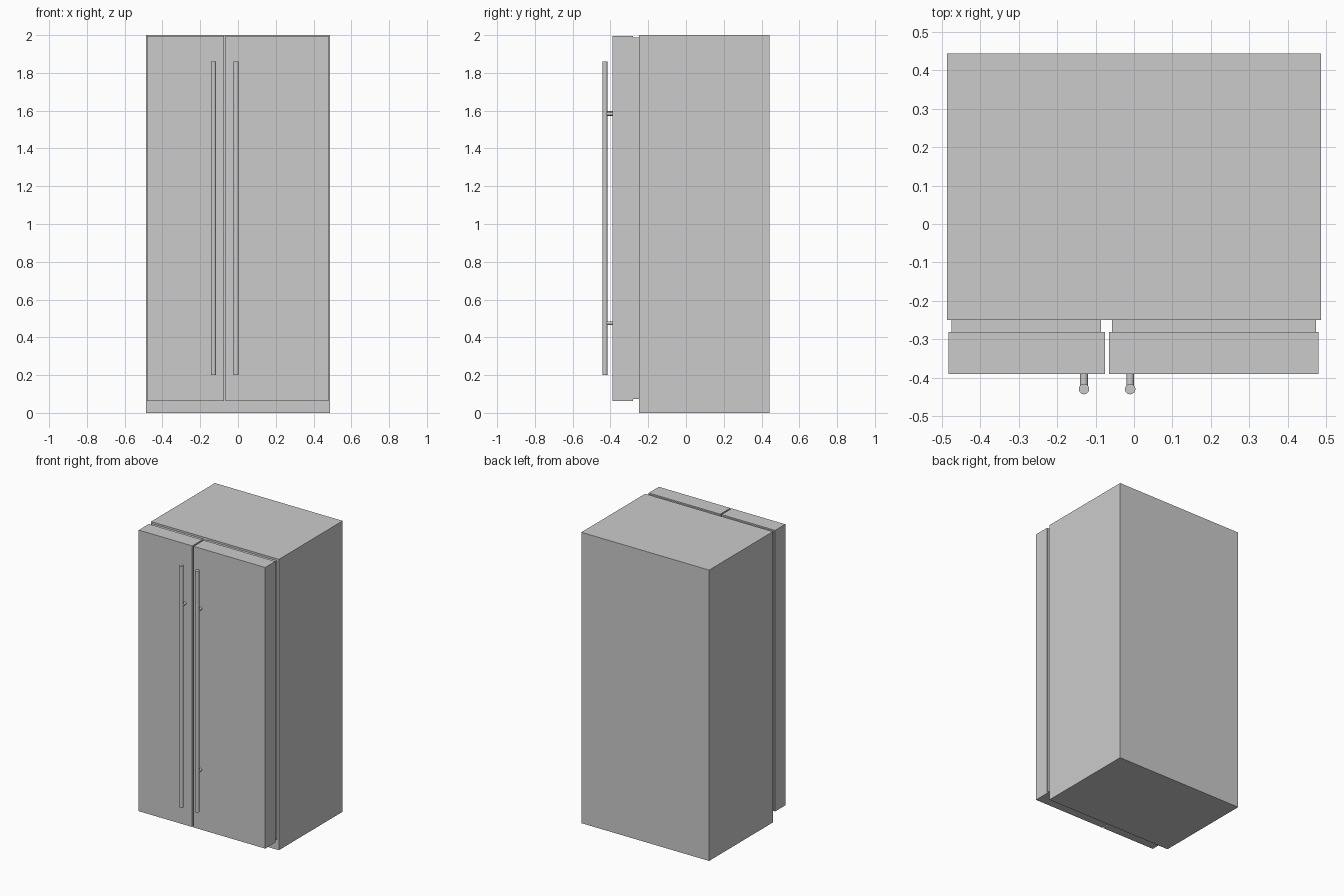
import bpy
from math import pi

if "Cube" in bpy.data.objects:
    bpy.data.objects.remove(bpy.data.objects["Cube"])


def box(name, x0, x1, y0, y1, z0, z1):
    bpy.ops.mesh.primitive_cube_add(
        size=1, location=((x0 + x1) / 2, (y0 + y1) / 2, (z0 + z1) / 2))
    ob = bpy.context.object
    ob.name = name
    ob.scale = (x1 - x0, y1 - y0, z1 - z0)
    bpy.ops.object.transform_apply(location=False, rotation=False, scale=True)
    return ob


def rod(name, loc, radius, length, rot=(0, 0, 0)):
    bpy.ops.mesh.primitive_cylinder_add(
        vertices=32, radius=radius, depth=length, location=loc, rotation=rot)
    ob = bpy.context.object
    ob.name = name
    bpy.ops.object.shade_smooth_by_angle()
    return ob


# Cabinet
box("cabinet", -0.486, 0.486, -0.25, 0.443, 0, 2)

# Doors with recessed gaskets, a bar handle each and its standoffs
# (the left handle shows only its upper standoff)
doors = [
    ("left", -0.482, -0.075, -0.474, -0.086, -0.13, [1.587]),
    ("right", -0.065, 0.48, -0.057, 0.473, -0.01, [1.583, 0.475]),
]
for side, x0, x1, g0, g1, hx, mounts in doors:
    box(side + "_door", x0, x1, -0.39, -0.28, 0.063, 1.996)
    box(side + "_door_gasket", g0, g1, -0.28, -0.25, 0.073, 1.987)
    rod(side + "_handle_bar", (hx, -0.429, 1.03), 0.0135, 1.66)
    for i, z in enumerate(mounts):
        rod(f"{side}_handle_standoff_{i + 1}", (hx, -0.406, z),
            0.01, 0.034, (pi / 2, 0, 0))
